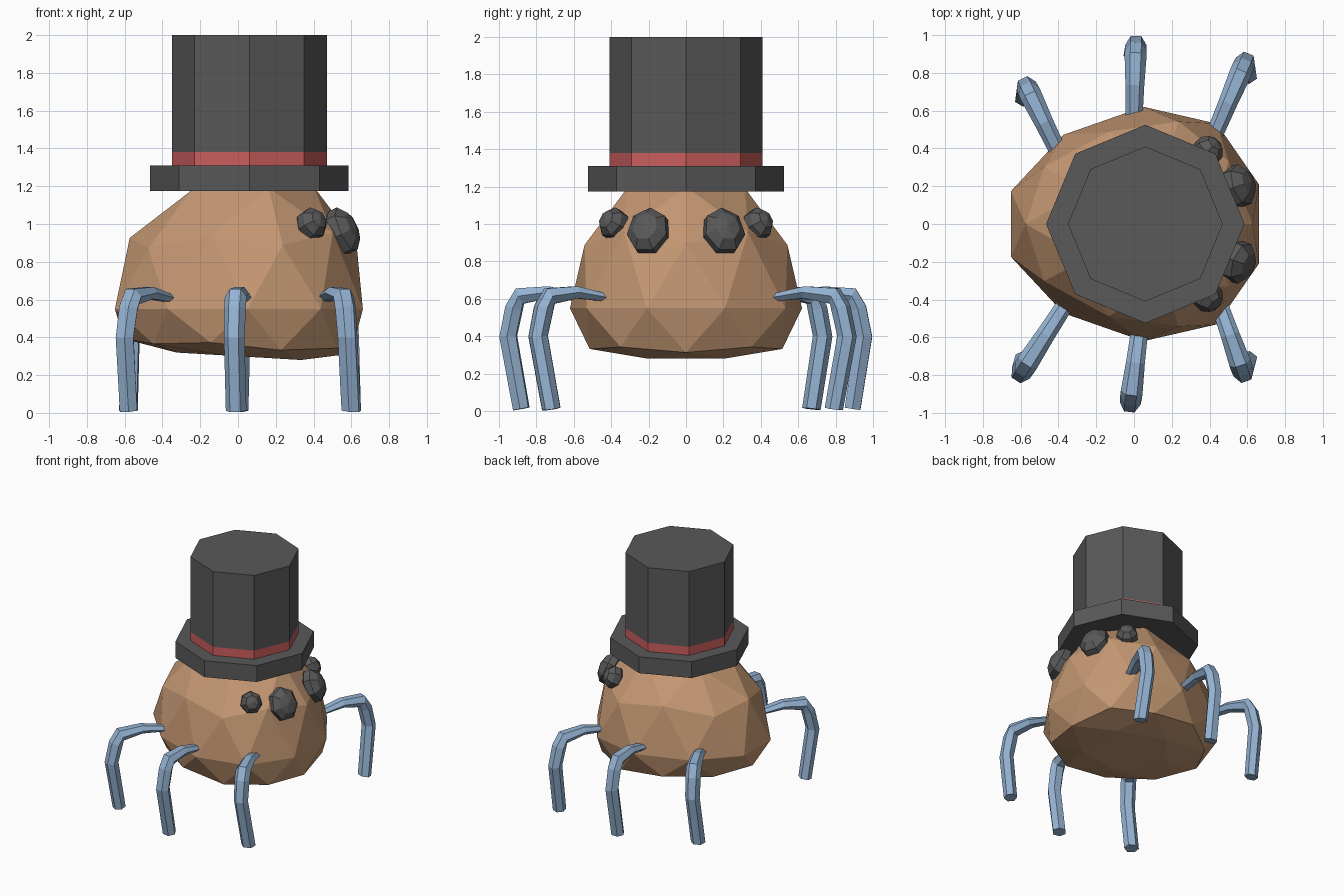
import bpy, bmesh, math
from mathutils import Vector, Matrix

if "Cube" in bpy.data.objects:
    bpy.data.objects.remove(bpy.data.objects["Cube"])


def material(name, rgb):
    m = bpy.data.materials.new(name)
    m.diffuse_color = (*rgb, 1)
    m.use_nodes = True
    m.node_tree.nodes["Principled BSDF"].inputs["Base Color"].default_value = m.diffuse_color
    return m


BROWN = material("brown", (0.55, 0.31, 0.17))
BLUE = material("blue", (0.30, 0.45, 0.65))
DARK = material("dark_grey", (0.10, 0.10, 0.10))
RED = material("red", (0.60, 0.11, 0.11))


def finish(bm, name, mat):
    bmesh.ops.recalc_face_normals(bm, faces=bm.faces)
    me = bpy.data.meshes.new(name)
    bm.to_mesh(me)
    bm.free()
    me.materials.append(mat)
    ob = bpy.data.objects.new(name, me)
    bpy.context.collection.objects.link(ob)
    return ob


# Body: icosphere with a domed top and flattened, slightly tilted underside
bm = bmesh.new()
bmesh.ops.create_icosphere(bm, subdivisions=2, radius=1)
for v in bm.verts:
    nx, ny, nz = v.co
    x = 0.69 * nx + 0.05 * (1 - nx * nx)
    y = 0.62 * ny * (1 + 0.1 * nx)
    if nz > 0.01:
        z = 0.55 + 0.745 * nz + 0.05 * x * nz
    else:
        t = min(1, max(0, -nz) / 0.85)
        z = 0.55 - (0.25 + 0.06 * x) * math.sin(t * math.pi / 2)
    v.co = (x, y, z)
finish(bm, "body", BROWN)


# Hat: octagonal brim, band and crown
def octagon(name, r, z0, z1, mat):
    bm = bmesh.new()
    bmesh.ops.create_cone(bm, cap_ends=True, segments=8, radius1=r, radius2=r,
                          depth=z1 - z0,
                          matrix=Matrix.Translation((0.06, 0, (z0 + z1) / 2)))
    finish(bm, name, mat)


octagon("hat_brim", 0.525, 1.175, 1.31, DARK)
octagon("hat_band", 0.41, 1.31, 1.38, RED)
octagon("hat_crown", 0.41, 1.38, 2.0, DARK)


# Eyes: faceted pebbles flattened against the body
def eye(name, centre, normal, size):
    bm = bmesh.new()
    bmesh.ops.create_uvsphere(bm, u_segments=7, v_segments=5, radius=1)
    rot = Vector(normal).to_track_quat('Z', 'Y').to_matrix().to_4x4()
    bm.transform(Matrix.Translation(centre) @ rot @ Matrix.Diagonal((*size, 1)))
    finish(bm, name, DARK)


for side, s in (("front", -1), ("back", 1)):
    eye(f"large_eye_{side}", (0.55, 0.2 * s, 0.96), (0.85, 0.3 * s, 0.4), (0.12, 0.135, 0.085))
    eye(f"small_eye_{side}", (0.39, 0.385 * s, 1.0), (0.6, 0.65 * s, 0.4), (0.085, 0.09, 0.08))


# Legs: six-sided tubes that arch out from the body and drop to the ground
def leg(name, start, knee, foot):
    a, k, f = (Vector((*p, 0)) for p in (start, knee, foot))
    up = Vector((0, 0, 1))
    side = (k - a).normalized().cross(up)
    path = [a + up * 0.605, a.lerp(k, 0.45) + up * 0.635, a.lerp(k, 0.84) + up * 0.615,
            a.lerp(k, 0.92) + up * 0.55, k + up * 0.40, f + up * 0.012]
    widths = [0.045, 0.05, 0.058, 0.058, 0.055, 0.055]
    thick = [0.02, 0.032, 0.045, 0.045, 0.045, 0.042]
    bm = bmesh.new()
    rings = []
    for i, p in enumerate(path):
        tan = path[min(i + 1, len(path) - 1)] - path[max(i - 1, 0)]
        nrm = side.cross(tan.normalized()).normalized()
        ring = []
        for j in range(6):
            ang = math.tau * j / 6
            ring.append(bm.verts.new(p + side * widths[i] * math.cos(ang)
                                     + nrm * thick[i] * math.sin(ang) / 0.87))
        rings.append(ring)
    for r0, r1 in zip(rings, rings[1:]):
        for j in range(6):
            n = (j + 1) % 6
            bm.faces.new((r0[j], r0[n], r1[n], r1[j]))
    bm.faces.new(rings[0])
    bm.faces.new(rings[-1])
    for v in bm.verts:
        v.co.z = max(v.co.z, 0)
    finish(bm, name, BLUE)


leg("front_right_leg", (0.45, -0.42), (0.58, -0.79), (0.60, -0.72))
leg("front_middle_leg", (0.03, -0.56), (-0.02, -0.95), (-0.01, -0.88))
leg("front_left_leg", (-0.36, -0.42), (-0.60, -0.79), (-0.58, -0.72))
leg("back_right_leg", (0.42, 0.46), (0.59, 0.86), (0.60, 0.79))
leg("back_middle_leg", (0.0, 0.56), (0.01, 0.95), (0.0, 0.89))
leg("back_left_leg", (-0.40, 0.38), (-0.57, 0.73), (-0.58, 0.67))
